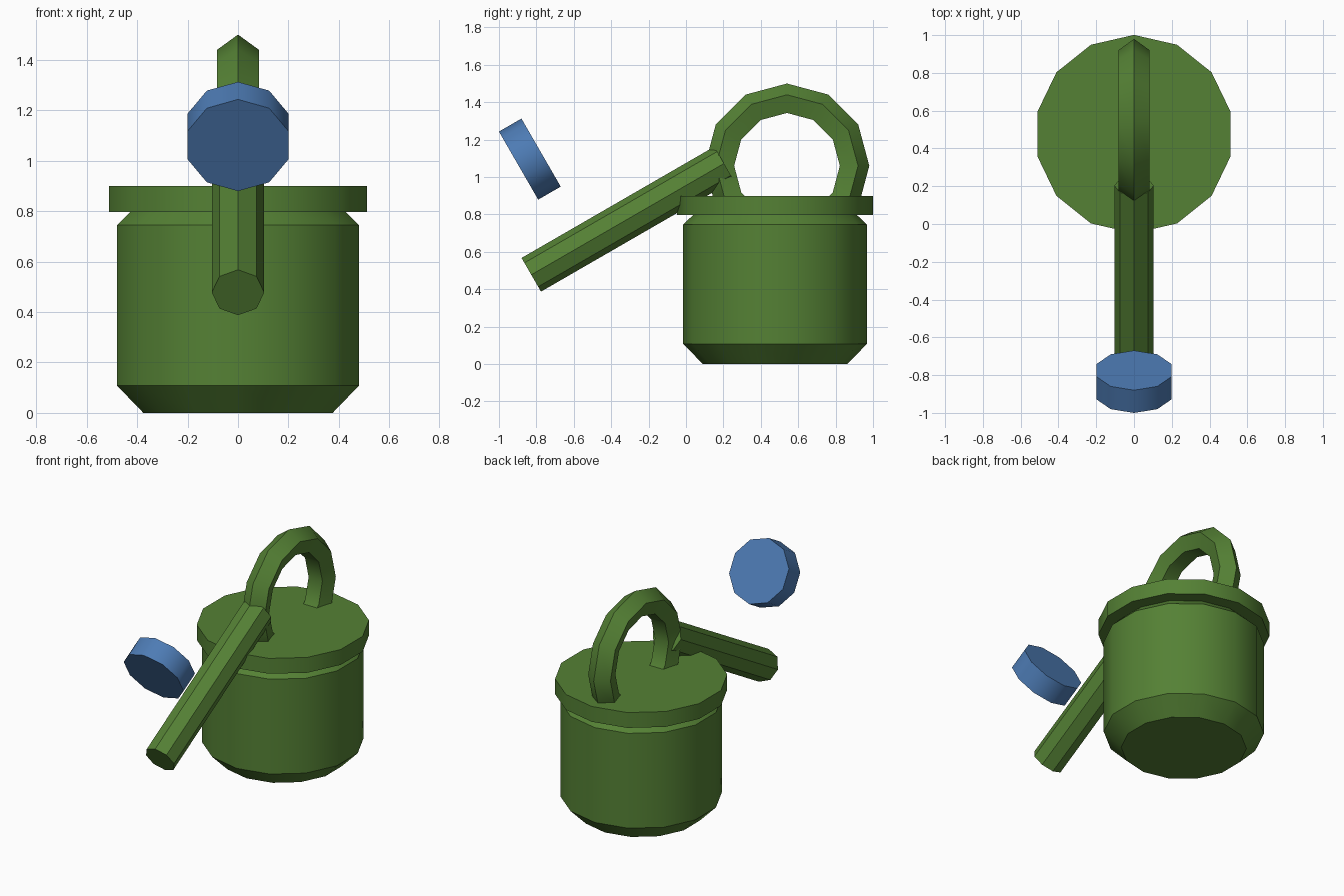
import bpy, bmesh
from math import sin, cos, pi, radians

if "Cube" in bpy.data.objects:
    bpy.data.objects.remove(bpy.data.objects["Cube"])


def material(name, rgb):
    m = bpy.data.materials.new(name)
    m.diffuse_color = (*rgb, 1)
    m.use_nodes = True
    m.node_tree.nodes["Principled BSDF"].inputs["Base Color"].default_value = m.diffuse_color
    return m


GREEN = material("green_paint", (0.09, 0.22, 0.035))
BLUE = material("blue_paint", (0.075, 0.2, 0.46))
SIDES = 14
POT_Y = 0.476


def finish(name, mat):
    ob = bpy.context.object
    ob.name = ob.data.name = name
    ob.data.materials.append(mat)
    bpy.ops.object.shade_smooth_by_angle(angle=radians(40))
    return ob


def lathe(name, profile, mat):
    """Closed, capped turning of (radius, z) points around the pot axis."""
    bm = bmesh.new()
    rings = [[bm.verts.new((r * sin(2 * pi * i / SIDES), r * cos(2 * pi * i / SIDES), z))
              for i in range(SIDES)] for r, z in profile]
    for a, b in zip(rings, rings[1:]):
        for i in range(SIDES):
            j = (i + 1) % SIDES
            bm.faces.new((a[i], a[j], b[j], b[i]))
    bm.faces.new(rings[0])
    bm.faces.new(rings[-1])
    bmesh.ops.recalc_face_normals(bm, faces=bm.faces)
    me = bpy.data.meshes.new(name)
    bm.to_mesh(me)
    bm.free()
    ob = bpy.data.objects.new(name, me)
    ob.location.y = POT_Y
    bpy.context.collection.objects.link(ob)
    bpy.ops.object.select_all(action='DESELECT')
    ob.select_set(True)
    bpy.context.view_layer.objects.active = ob
    return finish(name, mat)


def tilted_cylinder(name, sides, radius, depth, y, z, mat):
    """Cylinder whose axis rises 30 degrees towards the back."""
    bpy.ops.mesh.primitive_cylinder_add(vertices=sides, radius=radius, depth=depth,
                                        location=(0, y, z), rotation=(radians(-60), 0, 0))
    return finish(name, mat)


# Can body with chamfered base and shoulder, and overhanging lid
lathe("can_body", [(0.385, 0), (0.492, 0.108), (0.492, 0.745), (0.435, 0.8)], GREEN)
lathe("lid", [(0.525, 0.797), (0.525, 0.9)], GREEN)

# Hoop handle, a five-sided ring sunk into the lid
bpy.ops.mesh.primitive_torus_add(major_segments=12, minor_segments=5,
                                 major_radius=0.353, minor_radius=0.087,
                                 location=(0, 0.54, 1.06), rotation=(0, radians(90), 0))
finish("hoop_handle", GREEN)

# Sloping spout and the floating disc in front of it
tilted_cylinder("spout", 8, 0.104, 1.19, -0.312, 0.775, GREEN)
tilted_cylinder("sprinkler_disc", 10, 0.21, 0.139, -0.835, 1.096, BLUE)
